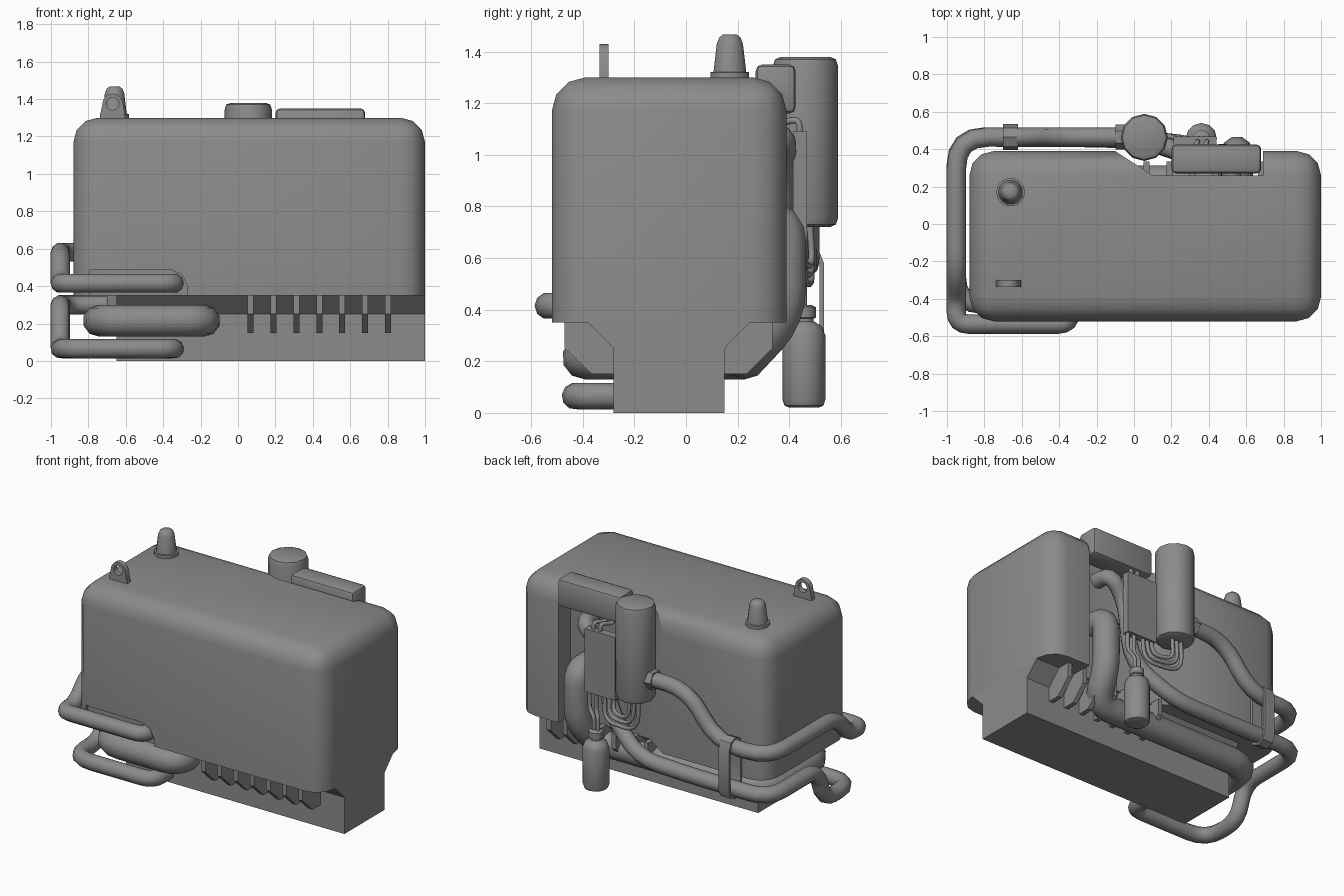
import bpy, bmesh, math
from mathutils import Vector

default = bpy.data.objects.get("Cube")
if default:
    bpy.data.objects.remove(default)

# Single painted metal colour
grey = bpy.data.materials.new("plain_grey")
grey.use_nodes = True
COLOUR = (0.26, 0.26, 0.26, 1)
grey.diffuse_color = COLOUR
grey.node_tree.nodes["Principled BSDF"].inputs["Base Color"].default_value = COLOUR


def add(name, data):
    ob = bpy.data.objects.new(name, data)
    bpy.context.collection.objects.link(ob)
    data.materials.append(grey)
    return ob


def finish(ob, angle=40):
    """Apply modifiers, turn curves into meshes and smooth soft edges."""
    bpy.ops.object.select_all(action='DESELECT')
    ob.select_set(True)
    bpy.context.view_layer.objects.active = ob
    bpy.ops.object.convert(target='MESH')
    bpy.ops.object.shade_smooth_by_angle(angle=math.radians(angle))
    return ob


def from_bmesh(name, bm):
    bmesh.ops.recalc_face_normals(bm, faces=bm.faces)
    me = bpy.data.meshes.new(name)
    bm.to_mesh(me)
    bm.free()
    return add(name, me)


def prism(name, points, axis, lo, hi):
    """Extrude a 2D outline along one axis."""
    def place(p, t):
        co = list(p)
        co.insert(axis, t)
        return co
    bm = bmesh.new()
    face = bm.faces.new([bm.verts.new(place(p, lo)) for p in points])
    ext = bmesh.ops.extrude_face_region(bm, geom=[face])
    shift = Vector(place((0, 0), hi - lo))
    bmesh.ops.translate(bm, vec=shift, verts=[v for v in ext["geom"] if isinstance(v, bmesh.types.BMVert)])
    return from_bmesh(name, bm)


def box(name, lo, hi):
    return prism(name, [(lo[0], lo[1]), (hi[0], lo[1]), (hi[0], hi[1]), (lo[0], hi[1])], 2, lo[2], hi[2])


def bevel(ob, width, segments=2):
    mod = ob.modifiers.new("round", 'BEVEL')
    mod.width, mod.segments = width, segments
    return ob


def cut(ob, cutter):
    cutter.hide_render = True
    mod = ob.modifiers.new("cut", 'BOOLEAN')
    mod.object, mod.operation, mod.solver = cutter, 'DIFFERENCE', 'EXACT'
    finish(ob)
    bpy.data.objects.remove(cutter)


def lathe(name, x, y, profile, sides=12):
    """Closed turned shape from (radius, height) pairs."""
    bm = bmesh.new()
    rings = []
    for r, z in profile:
        turn = [math.tau * i / sides for i in range(sides)]
        rings.append([bm.verts.new((x + r * math.cos(a), y + r * math.sin(a), z)) for a in turn])
    for a, b in zip(rings, rings[1:]):
        for i in range(sides):
            j = (i + 1) % sides
            bm.faces.new((a[i], a[j], b[j], b[i]))
    bm.faces.new(rings[0])
    bm.faces.new(rings[-1])
    return finish(from_bmesh(name, bm))


def tube(name, points, radius, bend=0.13, steps=4):
    """Round pipe along a path whose corners are rounded."""
    pts = [Vector(p) for p in points]
    path = [pts[0]]
    for a, b, c in zip(pts, pts[1:], pts[2:]):
        r = min(bend, (a - b).length * 0.48, (c - b).length * 0.48)
        p, q = b + (a - b).normalized() * r, b + (c - b).normalized() * r
        for i in range(steps + 1):
            t = i / steps
            path.append(p * (1 - t) ** 2 + b * 2 * t * (1 - t) + q * t * t)
    path.append(pts[-1])
    cu = bpy.data.curves.new(name, 'CURVE')
    cu.dimensions = '3D'
    cu.bevel_depth, cu.bevel_resolution, cu.use_fill_caps = radius, 3, True
    line = cu.splines.new('POLY')
    line.points.add(len(path) - 1)
    for pt, co in zip(line.points, path):
        pt.co = (*co, 1)
    return finish(add(name, cu), 50)


# Main housing, rounded on top and at its corners
housing = box("housing", (-0.88, -0.52, 0.35), (1, 0.39, 1.3))
bm = bmesh.new()
bm.from_mesh(housing.data)
soft = [e for e in bm.edges if max(v.co.z for v in e.verts) > 1]
bmesh.ops.bevel(bm, geom=soft, offset=0.13, segments=3, profile=0.5, affect='EDGES')
bm.to_mesh(housing.data)
bm.free()
# Rear bay and shallow front relief
cut(housing, prism("bay_cutter", [(-0.27, 0.5), (0.1, 0.26), (0.69, 0.26), (0.69, 0.5)], 2, 0.2, 1.5))
cut(housing, prism("relief_cutter", [(-0.79, 0.3), (-0.27, 0.3), (-0.27, 0.4), (-0.3, 0.46),
                                     (-0.36, 0.49), (-0.79, 0.49)], 1, -0.6, -0.49))

# Base plinth with sloped neck
neck = [(-0.28, 0), (0.15, 0), (0.15, 0.25), (0.255, 0.36), (-0.39, 0.36), (-0.28, 0.25)]
finish(prism("plinth", neck, 0, -0.65, 1), 20)

# Support ribs along both sides
rib = [(-0.47, 0.36), (-0.47, 0.25), (-0.365, 0.15), (0.235, 0.15), (0.335, 0.25), (0.335, 0.36)]
for i in range(7):
    x = 0.067 + i * 0.1225
    prism(f"rib_{i + 1}", rib, 0, x - 0.016, x + 0.016)

# Large exhaust pipe wrapping under the housing
tube("large_pipe", [(0.55, 0.2, 0.745), (0.55, 0.385, 0.745), (0.55, 0.385, 0.38), (0.5, 0.23, 0.215),
                    (-0.745, 0.23, 0.215), (-0.745, -0.395, 0.215), (-0.18, -0.395, 0.215),
                    (-0.18, -0.2, 0.215)], 0.085, 0.15)

# Upper and lower coolant pipes
tube("upper_pipe", [(0, 0.465, 0.88), (-0.34, 0.465, 0.88), (-0.56, 0.465, 0.58), (-0.95, 0.465, 0.58),
                    (-0.95, -0.25, 0.58), (-0.95, -0.4, 0.415), (-0.95, -0.535, 0.415),
                    (-0.34, -0.535, 0.415), (-0.34, -0.4, 0.415)], 0.052, 0.17)
tube("lower_pipe", [(0.52, 0.2, 1.08), (0.52, 0.39, 1.08), (0.38, 0.36, 0.95), (0.32, 0.36, 0.52),
                    (0.04, 0.455, 0.31), (-0.4, 0.465, 0.3), (-0.95, 0.465, 0.3), (-0.95, -0.06, 0.3),
                    (-0.95, -0.12, 0.065), (-0.95, -0.43, 0.065), (-0.34, -0.43, 0.065),
                    (-0.34, -0.25, 0.065)], 0.052, 0.15)

# Bracket strapping the two pipes together
strap = []
for zc, start in ((0.58, 0), (0.3, math.pi)):
    for k in range(5):
        a = start + k * math.pi / 4
        strap.append((0.465 + 0.07 * math.cos(a), zc + 0.07 * math.sin(a)))
bm = bmesh.new()
ends = [[bm.verts.new((x, *p)) for p in strap] for x in (-0.7, -0.62)]
for i in range(len(strap)):
    j = (i + 1) % len(strap)
    bm.faces.new((ends[0][i], ends[0][j], ends[1][j], ends[1][i]))
bracket = from_bmesh("pipe_bracket", bm)
wall = bracket.modifiers.new("wall", 'SOLIDIFY')
wall.thickness, wall.offset = 0.018, -1
finish(bracket)

# Tank, with a nut where the upper pipe leaves it
lathe("tank", 0.055, 0.463, [(0.095, 0.72), (0.118, 0.73), (0.126, 0.755), (0.126, 1.345),
                             (0.118, 1.37), (0.095, 1.38)])
nut = [(0.465 + 0.066 * math.cos(i * math.pi / 3), 0.88 + 0.066 * math.sin(i * math.pi / 3)) for i in range(6)]
prism("tank_nut", nut, 0, -0.1, 0)

# Control boxes and hanging bottle
finish(bevel(box("junction_box", (0.2, 0.27, 1.16), (0.68, 0.425, 1.35)), 0.025))
box("control_panel", (0.21, 0.415, 0.66), (0.44, 0.468, 1.09))
lathe("bottle", 0.36, 0.457, [(0.055, 0.02), (0.075, 0.028), (0.083, 0.05), (0.083, 0.3), (0.07, 0.335),
                              (0.038, 0.355), (0.038, 0.365), (0.046, 0.37), (0.046, 0.41), (0.03, 0.418)])

# Wiring
for i in range(3):
    d = i * 0.035
    tube(f"tank_wire_{i + 1}", [(0.02 + d, 0.48, 0.74), (0.02 + d, 0.49, 0.5 + d), (0.3 - d, 0.46, 0.5 + d),
                                (0.3 - d, 0.44, 0.68)], 0.013)
for i in range(2):
    d = i * 0.05
    tube(f"bottle_wire_{i + 1}", [(0.37 + d, 0.44, 0.68), (0.37 + d, 0.44, 0.54), (0.345 + d * 0.6, 0.457, 0.5),
                                  (0.345 + d * 0.6, 0.457, 0.4)], 0.013)
    tube(f"box_wire_{i + 1}", [(0.3 + d, 0.35, 1.18), (0.3 + d, 0.35, 1.12), (0.34 + d, 0.44, 1.14),
                               (0.34 + d, 0.44, 1.07)], 0.013)

# Roof cap and lifting lug
lathe("roof_cap", -0.66, 0.17, [(0.077, 1.29), (0.077, 1.32), (0.065, 1.322), (0.052, 1.43),
                                (0.042, 1.455), (0.028, 1.466)], 14)
arch = [math.radians(10 + 20 * i) for i in range(9)]
outline = [(-0.737, 1.29), (-0.603, 1.29), (-0.603, 1.315)]
outline += [(-0.67 + 0.054 * math.cos(a), 1.375 + 0.054 * math.sin(a)) for a in arch] + [(-0.737, 1.315)]
lug = prism("lifting_lug", outline, 1, -0.336, -0.3)
hole = [(-0.67 + 0.034 * math.cos(i * math.pi / 6), 1.375 + 0.034 * math.sin(i * math.pi / 6)) for i in range(12)]
cut(lug, prism("lug_hole_cutter", hole, 1, -0.4, -0.2))
